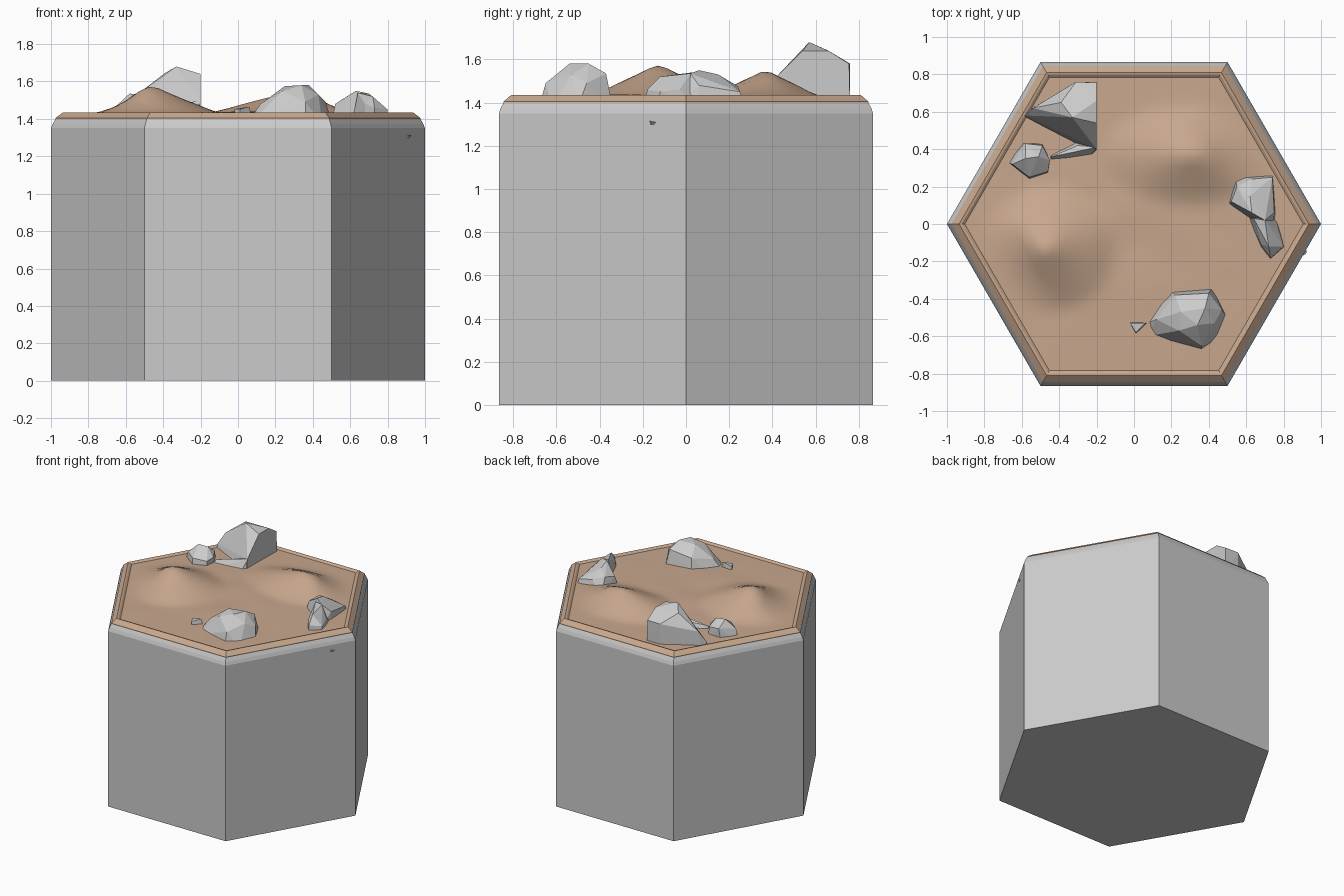
import bpy, bmesh, math
from mathutils import Vector, noise

brown = bpy.data.materials.new("earth")
brown.diffuse_color = (0.58, 0.39, 0.27, 1)


def finish(bm, name, mat=None, smooth=False):
    bmesh.ops.recalc_face_normals(bm, faces=bm.faces)
    me = bpy.data.meshes.new(name)
    bm.to_mesh(me)
    bm.free()
    for p in me.polygons:
        p.use_smooth = smooth
    if mat:
        me.materials.append(mat)
    ob = bpy.data.objects.new(name, me)
    bpy.context.collection.objects.link(ob)
    return ob


def hex_corner(i, r, z=0.0):
    a = math.radians(60 * i)
    return Vector((r * math.cos(a), r * math.sin(a), z))


def hex_stack(name, profile, mat=None):
    """Closed six-sided solid from (radius, height) pairs."""
    bm = bmesh.new()
    rings = [[bm.verts.new(hex_corner(i, r, z)) for i in range(6)] for r, z in profile]
    for a, b in zip(rings, rings[1:]):
        for i in range(6):
            j = (i + 1) % 6
            bm.faces.new((a[i], a[j], b[j], b[i]))
    bm.faces.new(rings[0][::-1])
    bm.faces.new(rings[-1])
    return finish(bm, name, mat)


def rock(name, top, foot, base=1.38):
    """Faceted stone: convex hull of upper points and a buried footprint."""
    bm = bmesh.new()
    for p in top:
        bm.verts.new(p)
    for x, y in foot:
        bm.verts.new((x, y, base))
    res = bmesh.ops.convex_hull(bm, input=bm.verts[:])
    junk = [v for v in res["geom_interior"] if isinstance(v, bmesh.types.BMVert)]
    bmesh.ops.delete(bm, geom=junk, context='VERTS')
    return finish(bm, name)


# Stone column with chamfered top, and the earth rim on it
hex_stack("stone_column", [(1, 0), (1, 1.35), (0.99, 1.375), (0.975, 1.40)])
hex_stack("earth_rim", [(0.975, 1.39), (0.975, 1.405), (0.935, 1.435),
                        (0.92, 1.432), (0.905, 1.422)], brown)


# Rolling ground: hexagonal lattice with two mounds (x, y, height, rx, ry)
MOUNDS = [(-0.46, -0.13, 0.15, 0.37, 0.34), (0.30, 0.37, 0.125, 0.48, 0.27)]
N, R = 18, 0.905


def ground_height(x, y, edge):
    z = 1.425 + 0.012 * edge * (1 + noise.noise((x * 4, y * 4, 3)))
    for cx, cy, h, rx, ry in MOUNDS:
        d = math.hypot((x - cx) / rx, (y - cy) / ry)
        z += min(1, edge * 3) * h * max(0, 1 - d) ** 1.15
    return z


bm = bmesh.new()
grid = {}
ax, bx = hex_corner(0, R / N), hex_corner(1, R / N)
for a in range(-N, N + 1):
    for b in range(-N, N + 1):
        ring = max(abs(a), abs(b), abs(a + b))
        if ring <= N:
            p = ax * a + bx * b
            p.z = ground_height(p.x, p.y, 1 - ring / N)
            grid[a, b] = bm.verts.new(p)
for a, b in grid:
    for tri in (((a, b), (a + 1, b), (a, b + 1)),
                ((a + 1, b), (a + 1, b - 1), (a, b))):
        if all(k in grid for k in tri):
            bm.faces.new([grid[k] for k in tri])
finish(bm, "rolling_ground", brown, smooth=True)

# Tall back-left stone with a low arm curling forward
rock("tall_stone",
     [(-0.33, 0.57, 1.68), (-0.2, 0.66, 1.64), (-0.2, 0.54, 1.64), (-0.39, 0.65, 1.645),
      (-0.31, 0.76, 1.58), (-0.2, 0.755, 1.58), (-0.54, 0.62, 1.53), (-0.58, 0.58, 1.45),
      (-0.2, 0.40, 1.50)],
     [(-0.58, 0.56), (-0.32, 0.42), (-0.2, 0.39), (-0.2, 0.76), (-0.31, 0.76), (-0.56, 0.61)])
rock("tall_stone_arm",
     [(-0.2, 0.41, 1.50), (-0.30, 0.42, 1.47), (-0.44, 0.36, 1.45)],
     [(-0.2, 0.39), (-0.24, 0.35), (-0.46, 0.315), (-0.46, 0.37), (-0.32, 0.45)])

# Small round stone in front of it
rock("small_stone",
     [(-0.58, 0.35, 1.535), (-0.51, 0.36, 1.53), (-0.58, 0.43, 1.49), (-0.49, 0.42, 1.48),
      (-0.65, 0.32, 1.47), (-0.56, 0.25, 1.47), (-0.46, 0.28, 1.46), (-0.45, 0.34, 1.47)],
     [(-0.68, 0.33), (-0.56, 0.235), (-0.46, 0.27), (-0.45, 0.34), (-0.49, 0.43), (-0.6, 0.43)])

# Right-hand stone in two lumps
rock("right_stone",
     [(0.63, 0.06, 1.55), (0.62, 0.15, 1.53), (0.70, 0.02, 1.535), (0.55, 0.2, 1.50),
      (0.63, 0.24, 1.475), (0.74, 0.25, 1.45), (0.52, 0.12, 1.48), (0.75, 0.06, 1.48)],
     [(0.54, 0.26), (0.74, 0.27), (0.76, 0.05), (0.74, -0.06), (0.62, 0.02), (0.5, 0.10)])
rock("right_stone_tail",
     [(0.64, 0.03, 1.54), (0.72, -0.12, 1.52), (0.70, 0.02, 1.535), (0.77, -0.03, 1.46),
      (0.68, -0.11, 1.48), (0.80, -0.12, 1.45), (0.73, -0.18, 1.46)],
     [(0.61, 0.03), (0.68, -0.13), (0.73, -0.19), (0.80, -0.13), (0.76, 0.05)])

# Broad front stone and the sliver beside it
rock("front_stone",
     [(0.25, -0.47, 1.575), (0.38, -0.45, 1.58), (0.34, -0.54, 1.58), (0.40, -0.37, 1.535),
      (0.22, -0.38, 1.51), (0.24, -0.57, 1.55), (0.43, -0.53, 1.53), (0.36, -0.65, 1.49),
      (0.12, -0.51, 1.48), (0.47, -0.46, 1.49)],
     [(0.05, -0.54), (0.10, -0.46), (0.2, -0.355), (0.42, -0.34), (0.5, -0.5),
      (0.45, -0.62), (0.36, -0.68), (0.15, -0.61), (0.07, -0.6)])
rock("stone_sliver",
     [(-0.02, -0.53, 1.452), (0.06, -0.53, 1.465), (0.01, -0.58, 1.452)],
     [(-0.02, -0.52), (0.08, -0.53), (0.01, -0.59)])

# Tiny chip on the column's front-right side
rock("side_chip",
     [(0.92, -0.16, 1.31), (0.925, -0.14, 1.31), (0.90, -0.17, 1.315)],
     [(0.90, -0.165), (0.91, -0.15)], base=1.295)
